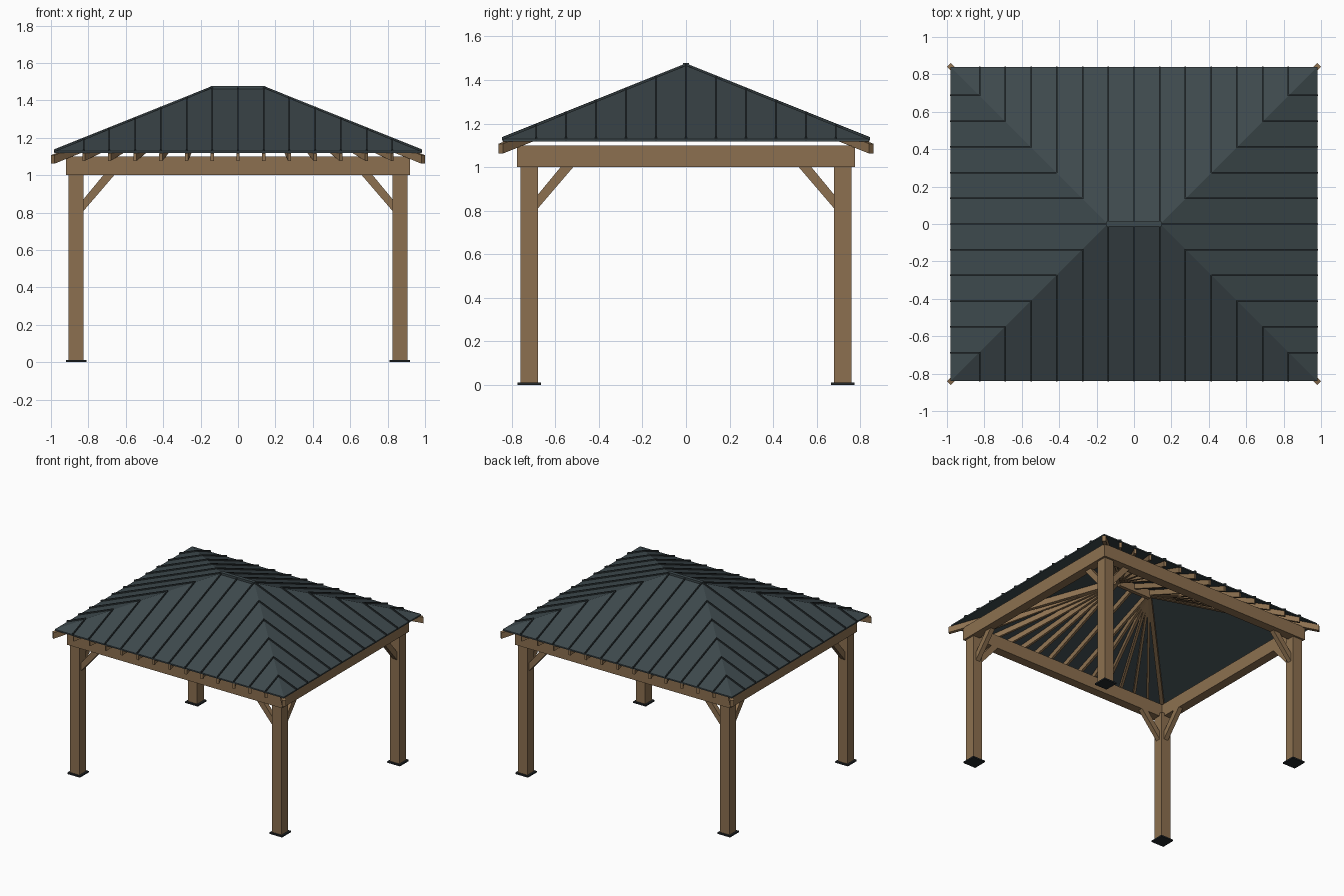
import bpy, bmesh
from mathutils import Vector

if "Cube" in bpy.data.objects:
    bpy.data.objects.remove(bpy.data.objects["Cube"])


def material(name, rgb):
    m = bpy.data.materials.new(name)
    m.use_nodes = True
    m.diffuse_color = (*rgb, 1)
    m.node_tree.nodes["Principled BSDF"].inputs["Base Color"].default_value = (*rgb, 1)
    return m


WOOD = material("warm wood", (0.265, 0.163, 0.08))
ROOF = material("slate metal", (0.048, 0.067, 0.074))
SEAM = material("dark seam metal", (0.028, 0.038, 0.042))
PLATE = material("black steel", (0.017, 0.021, 0.024))


def finish(name, bm, mat):
    bmesh.ops.recalc_face_normals(bm, faces=bm.faces)
    mesh = bpy.data.meshes.new(name)
    bm.to_mesh(mesh)
    bm.free()
    mesh.materials.append(mat)
    obj = bpy.data.objects.new(name, mesh)
    bpy.context.collection.objects.link(obj)
    return obj


def prism(bm, polygon, offset):
    """Sweep a planar polygon along an offset vector."""
    face = bm.faces.new([bm.verts.new(p) for p in polygon])
    out = bmesh.ops.extrude_face_region(bm, geom=[face], use_keep_orig=True)
    moved = [g for g in out["geom"] if isinstance(g, bmesh.types.BMVert)]
    bmesh.ops.translate(bm, verts=moved, vec=offset)


def box(bm, x, y, z):
    """Box from (low, high) pairs."""
    prism(bm, [(x[0], y[0], z[0]), (x[1], y[0], z[0]),
               (x[1], y[1], z[0]), (x[0], y[1], z[0])], (0, 0, z[1] - z[0]))


def bar(bm, a, b, width, depth):
    """Sloping timber whose top centre line runs from a to b, with plumb ends."""
    a, b = Vector(a), Vector(b)
    side = (b - a).cross(Vector((0, 0, 1))).normalized() * width / 2
    down = Vector((0, 0, -depth))
    prism(bm, [a - side, a + side, a + side + down, a - side + down], b - a)


# Main dimensions
PX, PY, HALF = 0.865, 0.72, 0.04
EX, EY, RX = 0.98, 0.84, 0.14
EAVE, SLOPE, SHEET = 1.128, 0.402, 0.01
APEX = EAVE + SLOPE * EY
STEP = 0.1375
SIGNS = (-1, 1)
CORNERS = [(sx, sy) for sx in SIGNS for sy in SIGNS]

# Posts, base plates and knee braces
for sx, sy in CORNERS:
    tag = ("left" if sx > 0 else "right") + ("_front" if sy < 0 else "_back")
    x, y = sx * PX, sy * PY
    bm = bmesh.new()
    box(bm, (x - HALF, x + HALF), (y - HALF, y + HALF), (0.01, 1.02))
    finish("post_" + tag, bm, WOOD)

    bm = bmesh.new()
    box(bm, (x - 0.054, x + 0.054), (y - 0.054, y + 0.054), (0, 0.011))
    finish("base_plate_" + tag, bm, PLATE)

    bm = bmesh.new()
    t = 0.018
    outline = [(0, 0.81), (0.163, 1.0), (0.105, 1.0), (0, 0.873)]
    prism(bm, [(sx * (PX - HALF - d), y - t, z) for d, z in outline], (0, 2 * t, 0))
    prism(bm, [(x - t, sy * (PY - HALF - d), z) for d, z in outline], (2 * t, 0, 0))
    finish("knee_braces_" + tag, bm, WOOD)

# Perimeter beams
for s in SIGNS:
    bm = bmesh.new()
    box(bm, sorted((s * 0.85, s * 0.92)), (-0.775, 0.775), (1.0, 1.1))
    finish("side_beam_" + ("left" if s > 0 else "right"), bm, WOOD)
    bm = bmesh.new()
    box(bm, (-0.85, 0.85), sorted((s * 0.705, s * 0.775)), (1.0, 1.1))
    finish("cross_beam_" + ("back" if s > 0 else "front"), bm, WOOD)

# Rafters fanning from the ridge to the front and back eaves
under = EAVE - SHEET - 0.001
for s in SIGNS:
    bm = bmesh.new()
    for i in range(-6, 7):
        x = i * STEP
        top = max(-RX, min(RX, x))
        bar(bm, (x, s * (EY - 0.005), under), (top, 0, APEX - SHEET - 0.003), 0.018, 0.04)
    finish("rafters_" + ("back" if s > 0 else "front"), bm, WOOD)

# Hip rafters and ridge beam
bm = bmesh.new()
for sx, sy in CORNERS:
    bar(bm, (sx * (EX + 0.01), sy * (EY + 0.01), under - 0.01),
        (sx * RX, 0, APEX - SHEET - 0.007), 0.028, 0.045)
finish("hip_rafters", bm, WOOD)
bm = bmesh.new()
box(bm, (-RX, RX), (-0.014, 0.014), (APEX - 0.08, APEX - SHEET - 0.007))
finish("ridge_beam", bm, WOOD)

# Hipped roof sheet
bm = bmesh.new()
eave = {c: bm.verts.new((c[0] * EX, c[1] * EY, EAVE)) for c in CORNERS}
ridge = {s: bm.verts.new((s * RX, 0, APEX)) for s in SIGNS}
for s in SIGNS:
    bm.faces.new((eave[-1, s], eave[1, s], ridge[1], ridge[-1]))
    bm.faces.new((eave[s, -1], eave[s, 1], ridge[s]))
out = bmesh.ops.extrude_face_region(bm, geom=bm.faces[:], use_keep_orig=True)
bmesh.ops.translate(bm, vec=(0, 0, -SHEET),
                    verts=[g for g in out["geom"] if isinstance(g, bmesh.types.BMVert)])
finish("roof_sheet", bm, ROOF)

# Standing seams running up each slope to the hips
RISE, LIP = 0.01, 0.003
for s in SIGNS:
    bm = bmesh.new()
    for i in range(-6, 7):
        x = i * STEP
        end = max(0, abs(x) - RX)
        bar(bm, (x, s * (EY + LIP), EAVE + RISE),
            (x, s * end, APEX - SLOPE * end + RISE), 0.008, 0.016)
    finish("seams_" + ("back" if s > 0 else "front"), bm, SEAM)
    bm = bmesh.new()
    for i in range(-5, 6):
        y = i * STEP
        bar(bm, (s * (EX + LIP), y, EAVE + RISE),
            (s * (RX + abs(y)), y, APEX - SLOPE * abs(y) + RISE), 0.008, 0.016)
    finish("seams_" + ("left" if s > 0 else "right"), bm, SEAM)

# Ridge cap
bm = bmesh.new()
box(bm, (-RX - 0.006, RX + 0.006), (-0.014, 0.014), (APEX - 0.008, APEX + 0.011))
finish("ridge_cap", bm, ROOF)
